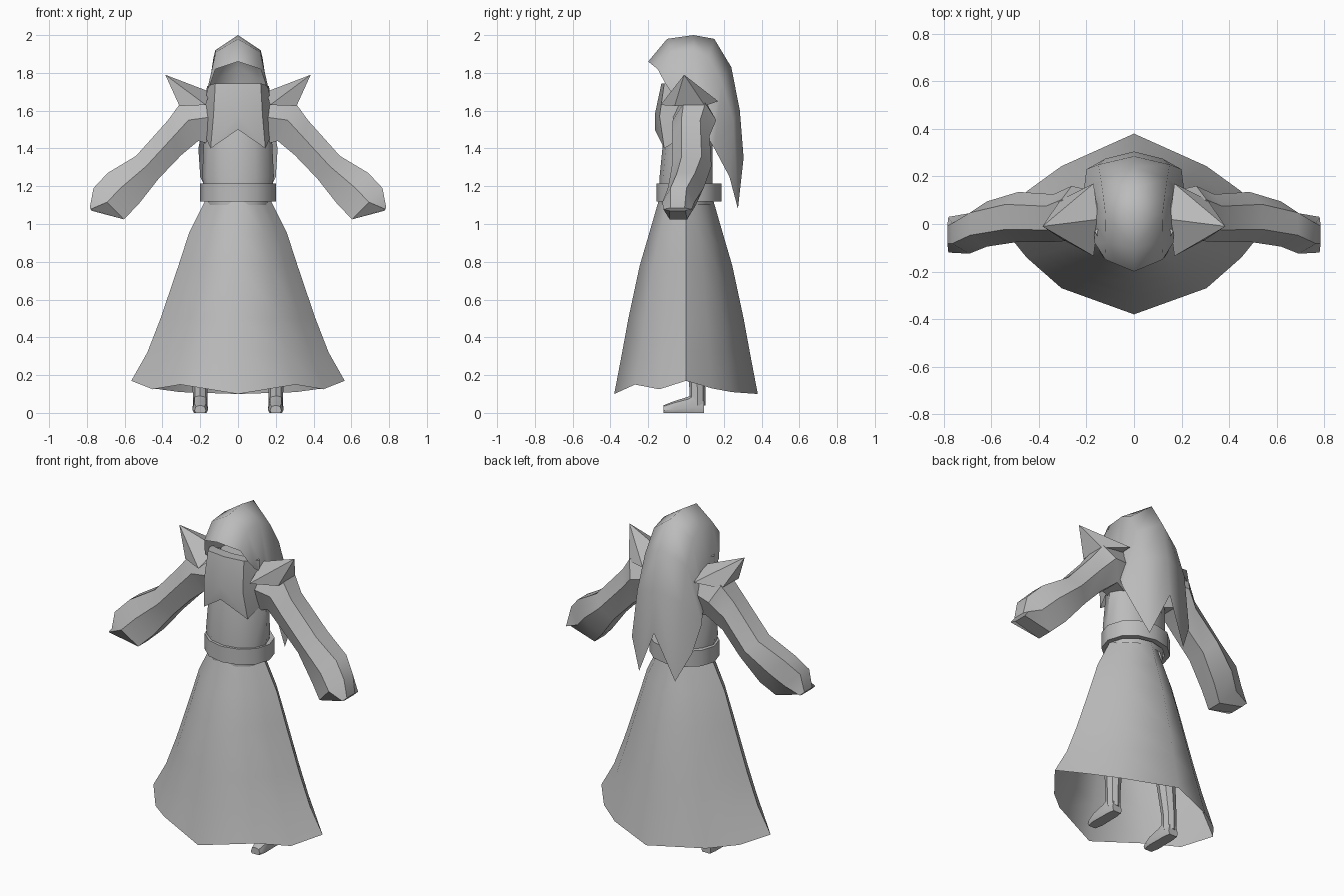
import bpy, bmesh, math

if "Cube" in bpy.data.objects:
    bpy.data.objects.remove(bpy.data.objects["Cube"])

cloth = bpy.data.materials.new("grey cloth")
cloth.diffuse_color = (0.5, 0.5, 0.5, 1)
cloth.use_nodes = True
cloth.node_tree.nodes["Principled BSDF"].inputs["Base Color"].default_value = cloth.diffuse_color


def loft(name, rows, closed=False, caps=(False, False), mirror=True, angle=40):
    """Skin faces between rows of points; optionally mirror across x = 0."""
    bm = bmesh.new()
    grid = [[bm.verts.new(p) for p in row] for row in rows]
    n = len(grid[0])
    for a, b in zip(grid, grid[1:]):
        for i in range(n if closed else n - 1):
            j = (i + 1) % n
            bm.faces.new((a[i], a[j], b[j], b[i]))
    if caps[0]:
        bm.faces.new(grid[0])
    if caps[1]:
        bm.faces.new(grid[-1])
    bmesh.ops.recalc_face_normals(bm, faces=bm.faces)
    return finish(name, bm, mirror, angle)


def finish(name, bm, mirror, angle):
    me = bpy.data.meshes.new(name)
    bm.to_mesh(me)
    bm.free()
    me.materials.append(cloth)
    ob = bpy.data.objects.new(name, me)
    bpy.context.collection.objects.link(ob)
    bpy.ops.object.select_all(action='DESELECT')
    ob.select_set(True)
    bpy.context.view_layer.objects.active = ob
    bpy.ops.object.shade_smooth_by_angle(angle=math.radians(angle))
    if mirror:
        ob.modifiers.new("mirror", 'MIRROR').merge_threshold = 0.002
    return ob


def ring(z, rx, ry, cy=0.0, cx=0.0, n=12):
    return [(cx + rx * math.sin(math.tau * i / n),
             cy - ry * math.cos(math.tau * i / n), z) for i in range(n)]


# Skirt: unit outline of the half hem, scaled ring by ring, wavy at the hem
outline = [(0, -1), (.54, -.71), (.8, -.37), (1, 0), (.8, .36), (.54, .64), (0, 1)]
hem = [.10, .15, .125, .17, .13, .11, .10]
skirt = [[(x * rx, y * ry, z) for x, y in outline] for z, rx, ry in
         [(1.14, .165, .14), (.95, .26, .195), (.78, .315, .245),
          (.5, .41, .305), (.32, .48, .338)]]
skirt.append([(x * .565, y * .38, z) for (x, y), z in zip(outline, hem)])
loft("skirt", skirt)

# Torso
loft("torso", [ring(1.1, .165, .14), ring(1.25, .19, .14), ring(1.45, .18, .13, .01),
               ring(1.63, .18, .11, .02), ring(1.72, .12, .08, .02)],
     closed=True, caps=(False, True), mirror=False)

# Belt: thick band around the waist
loft("belt", [ring(1.12, .17, .14, .015), ring(1.12, .2, .172, .015),
              ring(1.215, .2, .172, .015), ring(1.215, .17, .14, .015),
              ring(1.12, .17, .14, .015)], closed=True, mirror=False)

# Hood: crown line, side line and lower edge, ending in two tails at the back
loft("hood", [
    [(0, -.2, 1.86), (.12, -.15, 1.82), (.145, -.11, 1.745)],
    [(0, -.1, 1.98), (.118, -.08, 1.91), (.165, -.08, 1.70)],
    [(0, .04, 2.0), (.12, .04, 1.92), (.172, .02, 1.62)],
    [(0, .15, 1.98), (.13, .12, 1.88), (.18, .08, 1.5)],
    [(0, .24, 1.83), (.14, .19, 1.75), (.195, .12, 1.45)],
    [(0, .285, 1.6), (.15, .25, 1.55), (.21, .15, 1.4)],
    [(0, .305, 1.35), (.12, .275, 1.08), (.2, .23, 1.25)]], angle=60)

# Face scarf with a two-pointed lower edge
loft("face_scarf", [
    [(0, -.06, 1.74), (.1, -.05, 1.74), (.155, -.02, 1.73)],
    [(0, -.13, 1.745), (.12, -.115, 1.745), (.165, -.03, 1.73)],
    [(0, -.165, 1.58), (.13, -.14, 1.57), (.172, -.04, 1.57)],
    [(0, -.165, 1.5), (.145, -.115, 1.40), (.172, -.02, 1.46)]])

# Sleeves: six-sided sections given by top point, bottom point, y centre, half depth
sections = [
    ((.12, 1.69), (.14, 1.42), .03, .10),
    ((.305, 1.64), (.21, 1.44), .045, .115),
    ((.37, 1.55), (.30, 1.365), .025, .10),
    ((.54, 1.36), (.42, 1.24), .03, .105),
    ((.69, 1.27), (.53, 1.10), .0, .095),
    ((.765, 1.19), (.605, 1.025), -.04, .085),
    ((.785, 1.085), (.775, 1.07), -.045, .075)]


def sleeve_ring(top, bottom, cy, h):
    shape = [(0, .5), (.45, 1), (1, .55), (1, -.55), (.45, -1), (0, -.5)]
    return [(top[0] + (bottom[0] - top[0]) * t, cy + h * s,
             top[1] + (bottom[1] - top[1]) * t) for t, s in shape]


loft("sleeve", [sleeve_ring(*s) for s in sections], closed=True, caps=(True, True), angle=35)

# Pointed shoulder pads
tip = (.385, -.01, 1.79)
base = [(.15, .02, 1.70), (.17, .17, 1.65), (.31, .1, 1.625),
        (.31, -.06, 1.625), (.17, -.135, 1.63)]
loft("shoulder_pad", [base, [tuple(b + (t - b) * .995 for b, t in zip(p, tip)) for p in base]],
     closed=True, caps=(True, True), angle=30)

# Legs and shoes
loft("leg", [ring(.7, .06, .06, .03, .15, 8), ring(.3, .05, .05, .05, .19, 8),
             ring(.13, .04, .042, .06, .2, 8), ring(.04, .038, .042, .06, .2, 8)],
     closed=True, caps=(True, True))


def shoe_ring(y, w, h):
    return [(.2 + w * x, y, h * z) for x, z in
            [(-.8, 0), (-1, .3), (-.75, .85), (0, 1), (.75, .85), (1, .3), (.8, 0)]]


loft("shoe", [shoe_ring(.095, .032, .07), shoe_ring(.05, .04, .11), shoe_ring(.01, .04, .085),
              shoe_ring(-.07, .042, .06), shoe_ring(-.12, .03, .04)],
     closed=True, caps=(True, True))
